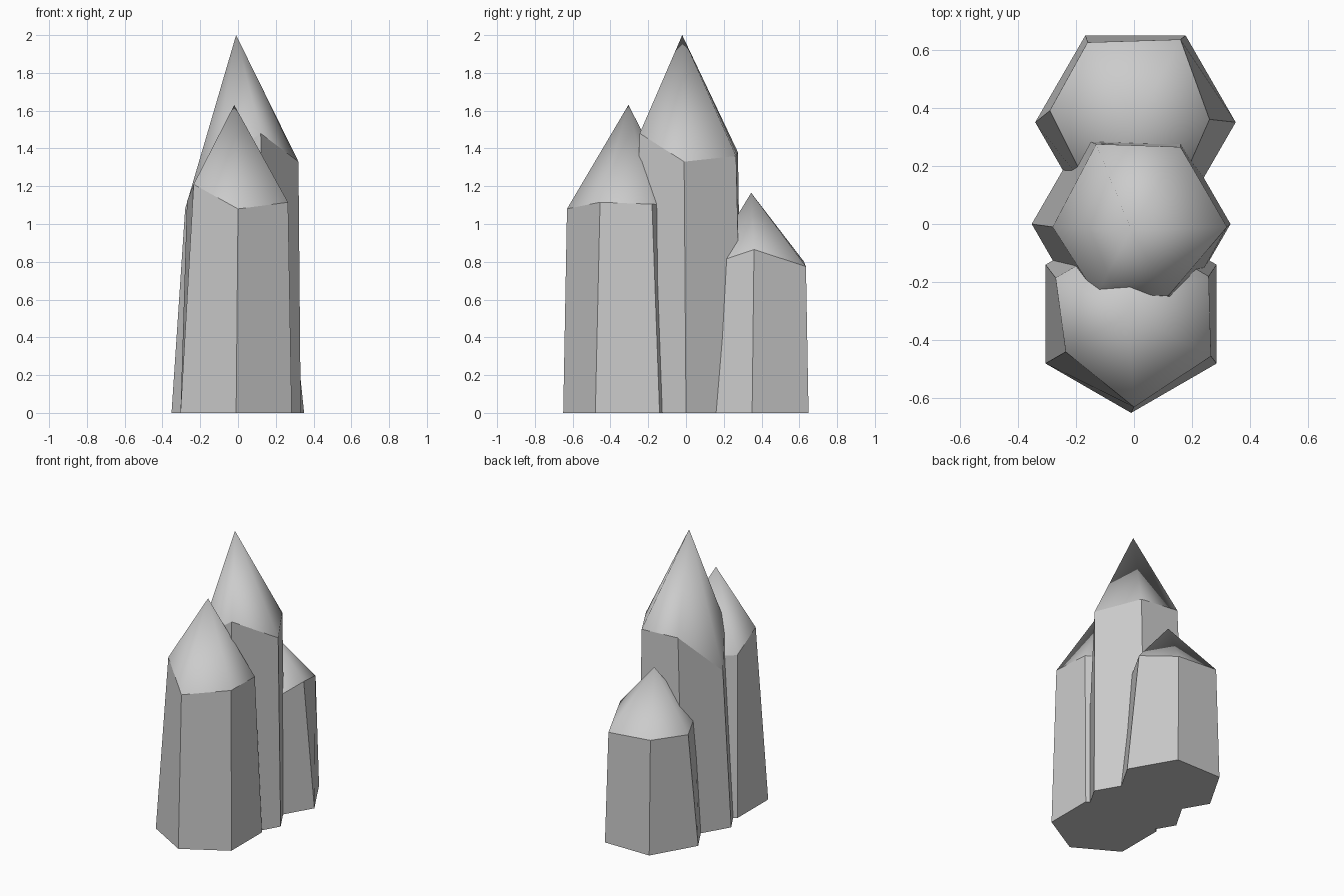
import bpy, bmesh
from math import cos, sin, radians

if "Cube" in bpy.data.objects:
    bpy.data.objects.remove(bpy.data.objects["Cube"])


def crystal(name, centre, radius, start, shoulder, apex):
    """Six-sided shaft from a regular base to an uneven shoulder, with a pointed tip."""
    bm = bmesh.new()
    base = [bm.verts.new((centre[0] + radius * cos(radians(start + 60 * i)),
                          centre[1] + radius * sin(radians(start + 60 * i)), 0))
            for i in range(6)]
    ring = [bm.verts.new(p) for p in shoulder]
    tip = bm.verts.new(apex)
    bm.faces.new(base[::-1])
    for i in range(6):
        j = (i + 1) % 6
        bm.faces.new((base[i], base[j], ring[j], ring[i]))
        # smooth shaded point, sharp along the shoulder
        bm.faces.new((ring[i], ring[j], tip)).smooth = True
        bm.edges.get((ring[i], ring[j])).smooth = False
    mesh = bpy.data.meshes.new(name)
    bm.to_mesh(mesh)
    bm.free()
    obj = bpy.data.objects.new(name, mesh)
    bpy.context.collection.objects.link(obj)
    return obj


# tall middle crystal
crystal("middle_crystal", (-0.01, 0), 0.342, 0,
        [(0.32, -0.01, 1.33), (0.16, 0.265, 1.36), (-0.13, 0.275, 1.38),
         (-0.28, -0.01, 1.08), (-0.13, -0.245, 1.30), (0.12, -0.245, 1.48)],
        (-0.01, -0.02, 2.0))

# medium front crystal, turned so a corner faces forward
crystal("front_crystal", (-0.01, -0.31), 0.34, -90,
        [(0, -0.63, 1.08), (0.265, -0.455, 1.115), (0.257, -0.18, 1.105),
         (0, -0.03, 1.10), (-0.27, -0.185, 1.12), (-0.235, -0.44, 1.21)],
        (-0.02, -0.305, 1.63))

# short back crystal
crystal("back_crystal", (0.005, 0.35), 0.345, 0,
        [(0.26, 0.36, 0.865), (0.16, 0.635, 0.775), (-0.16, 0.625, 0.80),
         (-0.29, 0.39, 0.785), (-0.15, 0.11, 0.78), (0.15, 0.11, 0.78)],
        (0.005, 0.345, 1.165))
